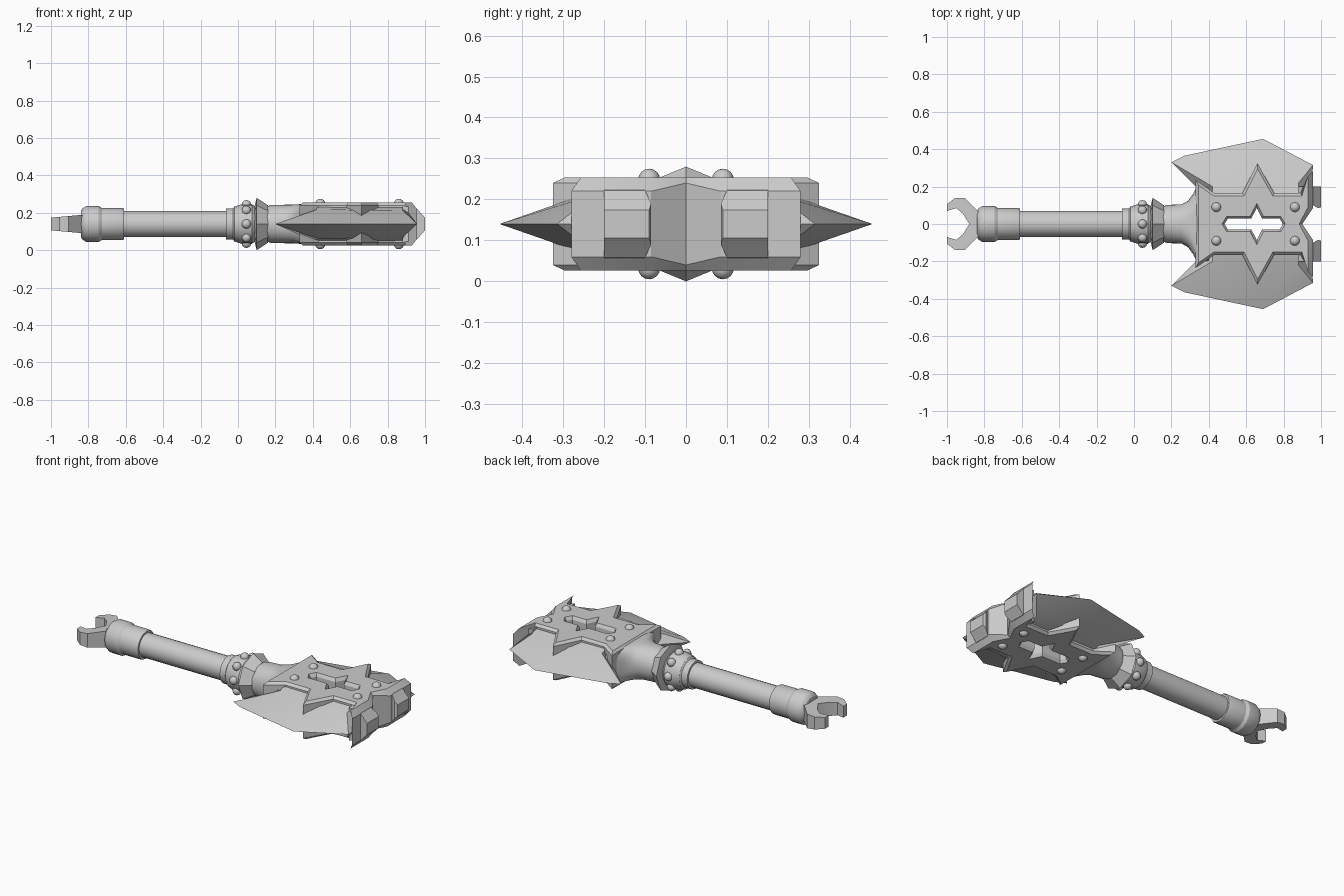
import bpy, bmesh, math
from mathutils import Vector

if "Cube" in bpy.data.objects:
    bpy.data.objects.remove(bpy.data.objects["Cube"])

CZ = 0.14  # height of the weapon's long axis
steel = bpy.data.materials.new("steel_grey")
steel.diffuse_color = (0.6, 0.6, 0.6, 1)
steel.use_nodes = True
steel.node_tree.nodes["Principled BSDF"].inputs["Base Color"].default_value = steel.diffuse_color


def loft(name, rings):
    """Skin a stack of equal-length point rings and cap both ends."""
    bm = bmesh.new()
    rows = [[bm.verts.new((x, y, z + CZ)) for x, y, z in r] for r in rings]
    n = len(rows[0])
    for a, b in zip(rows, rows[1:]):
        for i in range(n):
            j = (i + 1) % n
            bm.faces.new((a[i], a[j], b[j], b[i]))
    bm.faces.new(rows[0][::-1])
    bm.faces.new(rows[-1])
    bmesh.ops.recalc_face_normals(bm, faces=bm.faces)
    me = bpy.data.meshes.new(name)
    bm.to_mesh(me)
    bm.free()
    me.materials.append(steel)
    ob = bpy.data.objects.new(name, me)
    bpy.context.collection.objects.link(ob)
    return ob


def lathe(name, profile, sides=24):
    """Turn (x, radius) pairs around the long axis."""
    t = [2 * math.pi * i / sides for i in range(sides)]
    return loft(name, [[(x, r * math.cos(a), r * math.sin(a)) for a in t]
                       for x, r in profile])


def mirrored(half):
    """Complete an outline with its reflection in y."""
    return half + [(x, -y) for x, y in half[::-1] if abs(y) > 1e-6]


def inset(pts, d):
    """Mitred inward offset of a 2D outline."""
    n = len(pts)
    area = sum(pts[i][0] * pts[(i + 1) % n][1] - pts[(i + 1) % n][0] * pts[i][1]
               for i in range(n))
    s = 1 if area > 0 else -1
    out = []
    for i in range(n):
        p, a, b = (Vector(pts[k % n]) for k in (i, i - 1, i + 1))
        u, v = (p - a).normalized(), (b - p).normalized()
        n1, n2 = Vector((-u.y, u.x)) * s, Vector((-v.y, v.x)) * s
        q = p + (n1 + n2) * (d / max(0.3, 1 + n1.dot(n2)))
        out.append((q.x, q.y))
    return out


def level(pts, z):
    return [(x, y, z) for x, y in pts]


def rivet(name, pos, r):
    bpy.ops.mesh.primitive_uv_sphere_add(segments=12, ring_count=8, radius=r,
                                         location=(pos[0], pos[1], pos[2] + CZ))
    ob = bpy.context.object
    ob.name = name
    ob.data.materials.append(steel)


# Shaft and its collars
lathe("shaft", [(-0.84, 0.07), (0.0, 0.07)])
lathe("grip_sleeve", [(-0.74, 0.086), (-0.62, 0.086), (-0.61, 0.082), (-0.61, 0.07)], 16)
lathe("pommel_ring", [(-0.84, 0.07), (-0.83, 0.085), (-0.81, 0.096), (-0.745, 0.096),
                      (-0.725, 0.084), (-0.72, 0.07)], 16)
lathe("collar_sleeve", [(-0.065, 0.07), (-0.065, 0.083), (0.0, 0.085)], 16)
lathe("collar", [(-0.03, 0.08), (-0.02, 0.093), (0.02, 0.106), (0.075, 0.106),
                 (0.095, 0.09), (0.1, 0.07)], 16)
lathe("flared_ring", [(0.085, 0.08), (0.1, 0.14), (0.16, 0.1), (0.165, 0.08)], 8)
for i in range(8):
    a = math.pi / 4 * i
    rivet("collar_rivet", (0.045, 0.103 * math.cos(a), 0.103 * math.sin(a)), 0.025)

# Open claw at the butt
claw = mirrored([(-0.79, 0.06), (-0.835, 0.068), (-0.905, 0.14), (-0.955, 0.14),
                 (-1.0, 0.105), (-1.0, 0.07), (-0.95, 0.085), (-0.915, 0.055),
                 (-0.88, 0.0)])
thick = lambda x: 0.034 + 0.09 * (x + 1)
loft("butt_claw", [[(x, y, s * thick(x)) for x, y in claw] for s in (-1, 1)])

# Neck swelling from round to a wide rounded block
neck = []
for x, w, h, p in [(0.14, 0.09, 0.09, 1), (0.18, 0.102, 0.102, 1), (0.255, 0.105, 0.103, 0.9),
                   (0.29, 0.125, 0.104, 0.75), (0.315, 0.16, 0.105, 0.6),
                   (0.335, 0.2, 0.106, 0.5), (0.4, 0.2, 0.106, 0.5)]:
    ring = []
    for i in range(32):
        c, s = math.cos(math.pi * i / 16), math.sin(math.pi * i / 16)
        ring.append((x, w * math.copysign(abs(c) ** p, c), h * math.copysign(abs(s) ** p, s)))
    neck.append(ring)
loft("neck", neck)

# Head block with side spikes, chamfered rims and sloping far end
outline = mirrored([(0.33, 0.235), (0.43, 0.165), (0.58, 0.165), (0.66, 0.325),
                    (0.75, 0.165), (0.89, 0.165), (0.957, 0.28), (0.957, 0.085),
                    (0.9, 0.0)])
rim = inset(outline, 0.014)
side = lambda s: [(x, y, s * (0.08 if x > 0.94 else 0.1)) for x, y in outline]
face = lambda s: [(min(x, 0.93), y, s * 0.114) for x, y in rim]
head = loft("head_block", [face(-1), side(-1), side(1), face(1)])

# Star-shaped slot through the head
slot = mirrored([(0.47, 0.0), (0.495, 0.042), (0.62, 0.042), (0.657, 0.112),
                 (0.692, 0.042), (0.785, 0.042), (0.81, 0.0)])
small = inset(slot, 0.012)
cutter = loft("slot_cutter", [level(slot, -0.15), level(slot, -0.115), level(small, -0.095),
                              level(small, 0.095), level(slot, 0.115), level(slot, 0.15)])
cutter.hide_render = True
mod = head.modifiers.new("slot", 'BOOLEAN')
mod.operation, mod.solver, mod.object = 'DIFFERENCE', 'EXACT', cutter
bpy.context.view_layer.objects.active = head
bpy.ops.object.modifier_apply(modifier="slot")
bpy.data.objects.remove(cutter)

# Paired blades and end prongs
edge = [(0.2, 0.33), (0.27, 0.365), (0.69, 0.455), (0.957, 0.315), (0.945, 0.13), (0.4, 0.13)]
ridge = [(0.42, 0.2, 0.077), (0.45, 0.22, 0.078), (0.66, 0.24, 0.075),
         (0.88, 0.22, 0.073), (0.88, 0.13, 0.098), (0.42, 0.13, 0.098)]
for s in (-1, 1):
    loft("blade", [[(x, s * y, -z) for x, y, z in ridge],
                   [(x, s * y, 0) for x, y in edge],
                   [(x, s * y, z) for x, y, z in ridge]])
    loft("end_prong", [[(x, s * y0, -z), (x, s * 0.2, -z), (x, s * 0.2, z), (x, s * y0, z)]
                       for x, y0, z in [(0.88, 0.11, 0.1), (0.957, 0.1, 0.082),
                                        (0.985, 0.085, 0.05), (1.0, 0.09, 0.034)]])
    for x in (0.44, 0.86):
        for t in (-1, 1):
            rivet("head_rivet", (x, s * 0.09, t * 0.108), 0.027)

# Soft shading with crisp edges
bpy.ops.object.select_all(action='SELECT')
bpy.context.view_layer.objects.active = head
bpy.ops.object.shade_smooth_by_angle(angle=math.radians(30))
